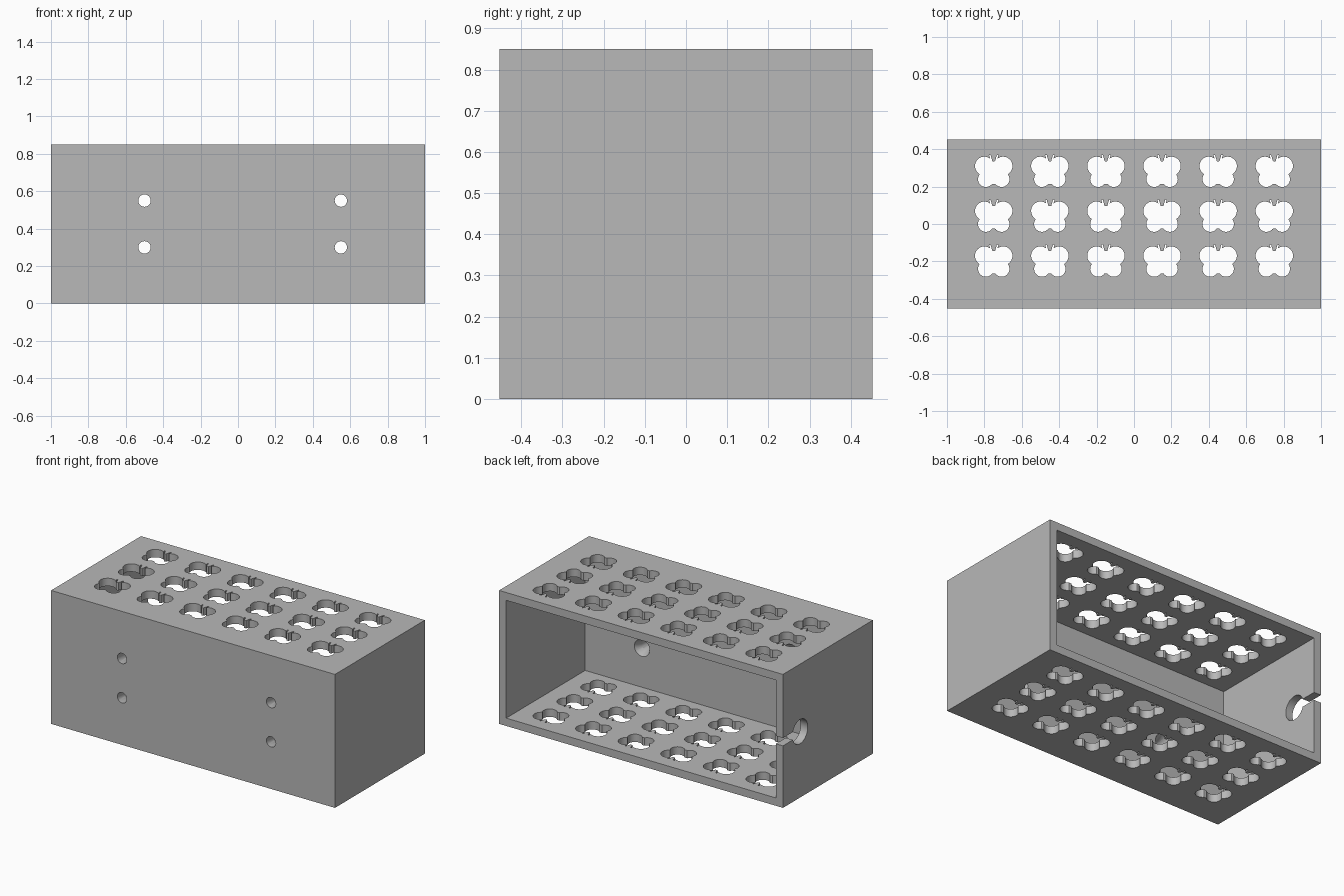
import bpy, bmesh, math
from mathutils import Matrix, Vector

default = bpy.data.objects.get("Cube")
if default:
    bpy.data.objects.remove(default, do_unlink=True)

WIDTH, DEPTH, HEIGHT = 2.0, 0.905, 0.85
WALL, FRONT_WALL = 0.05, 0.11
BACK = DEPTH / 2
INNER_FRONT = FRONT_WALL - BACK
COLUMNS = [-0.75 + 0.3 * i for i in range(6)]
ROWS = [0.28, 0.04, -0.20]

grey = bpy.data.materials.new("plain grey")
grey.use_nodes = True
grey.diffuse_color = (0.48, 0.48, 0.48, 1)
grey.node_tree.nodes["Principled BSDF"].inputs["Base Color"].default_value = grey.diffuse_color


def make_object(name, bm):
    bmesh.ops.recalc_face_normals(bm, faces=bm.faces)
    mesh = bpy.data.meshes.new(name)
    bm.to_mesh(mesh)
    bm.free()
    mesh.materials.append(grey)
    obj = bpy.data.objects.new(name, mesh)
    bpy.context.collection.objects.link(obj)
    return obj


def add_box(bm, low, high, turn=0):
    low, high = Vector(low), Vector(high)
    matrix = (Matrix.Translation((low + high) / 2) @ Matrix.Rotation(turn, 4, 'Z')
              @ Matrix.Diagonal((high - low).to_4d()))
    bmesh.ops.create_cube(bm, size=1, matrix=Matrix(matrix))


def add_cone(bm, centre, axis, r1, r2, length):
    turn = Vector((0, 0, 1)).rotation_difference(Vector(axis)).to_matrix().to_4x4()
    bmesh.ops.create_cone(bm, cap_ends=True, segments=32, radius1=r1, radius2=r2,
                          depth=length, matrix=Matrix.Translation(centre) @ turn)


def carve(target, name, bm):
    cutter = make_object(name, bm)
    cutter.hide_render = True
    mod = target.modifiers.new(name, 'BOOLEAN')
    mod.operation, mod.solver, mod.object = 'DIFFERENCE', 'EXACT', cutter
    bpy.context.view_layer.objects.active = target
    bpy.ops.object.modifier_apply(modifier=name)
    bpy.data.objects.remove(cutter, do_unlink=True)


def butterfly_outline(steps=96):
    """Outer edge of four wing circles and a round body, swept by angle."""
    circles = [(0, -0.005, 0.06)]
    for side in (-1, 1):
        circles += [(side * 0.05, 0.03, 0.05), (side * 0.042, -0.04, 0.042)]
    points = []
    for i in range(steps):
        angle = math.tau * i / steps
        ray = Vector((math.cos(angle), math.sin(angle)))
        reach = 0
        for x, y, r in circles:
            along = ray.dot(Vector((x, y)))
            inside = along ** 2 - (x * x + y * y - r * r)
            if inside >= 0:
                reach = max(reach, along + math.sqrt(inside))
        points.append(ray * reach)
    return points


# Outer block
bm = bmesh.new()
add_box(bm, (-WIDTH / 2, -BACK, 0), (WIDTH / 2, BACK, HEIGHT))
box = make_object("open_box", bm)

# Cavity open to the back
bm = bmesh.new()
add_box(bm, (WALL - WIDTH / 2, INNER_FRONT, WALL),
        (WIDTH / 2 - WALL, BACK + 0.1, HEIGHT - WALL))
carve(box, "cavity", bm)

# Butterfly holes through top and bottom
outline = butterfly_outline()
bm = bmesh.new()
for cx in COLUMNS:
    for cy in ROWS:
        face = bm.faces.new([bm.verts.new((cx + p.x, cy + p.y, -0.1)) for p in outline])
        moved = bmesh.ops.extrude_face_region(bm, geom=[face])["geom"]
        bmesh.ops.translate(bm, vec=(0, 0, HEIGHT + 0.2),
                            verts=[v for v in moved if isinstance(v, bmesh.types.BMVert)])
carve(box, "butterflies", bm)

# Antenna slots
bm = bmesh.new()
for cx in COLUMNS:
    for cy in ROWS:
        for side in (-1, 1):
            x = cx + side * 0.014
            add_box(bm, (x - 0.004, cy + 0.04, -0.1), (x + 0.004, cy + 0.09, HEIGHT + 0.1),
                    turn=-side * 0.28)
carve(box, "antennae", bm)

# Screw holes in the front wall, countersunk from inside
holes = [(x, z) for x in (-0.5, 0.55) for z in (0.30, 0.55)]
bm = bmesh.new()
for x, z in holes:
    add_cone(bm, (x, -BACK, z), (0, 1, 0), 0.033, 0.033, 0.4)
carve(box, "screw_holes", bm)
bm = bmesh.new()
for x, z in holes:
    add_cone(bm, (x, INNER_FRONT - 0.02, z), (0, 1, 0), 0.033, 0.056, 0.05)
carve(box, "countersinks", bm)

# Cable hole and its slot in the right-hand wall
bm = bmesh.new()
add_cone(bm, (-WIDTH / 2, 0.28, 0.42), (1, 0, 0), 0.077, 0.077, 0.2)
carve(box, "cable_hole", bm)
bm = bmesh.new()
add_box(bm, (-WIDTH / 2 - 0.1, 0.28, 0.395), (-WIDTH / 2 + 0.1, BACK + 0.1, 0.445))
carve(box, "cable_slot", bm)

# Smooth hole walls, sharp edges
bpy.ops.object.select_all(action='DESELECT')
box.select_set(True)
bpy.context.view_layer.objects.active = box
bpy.ops.object.shade_smooth_by_angle(angle=math.radians(30))
